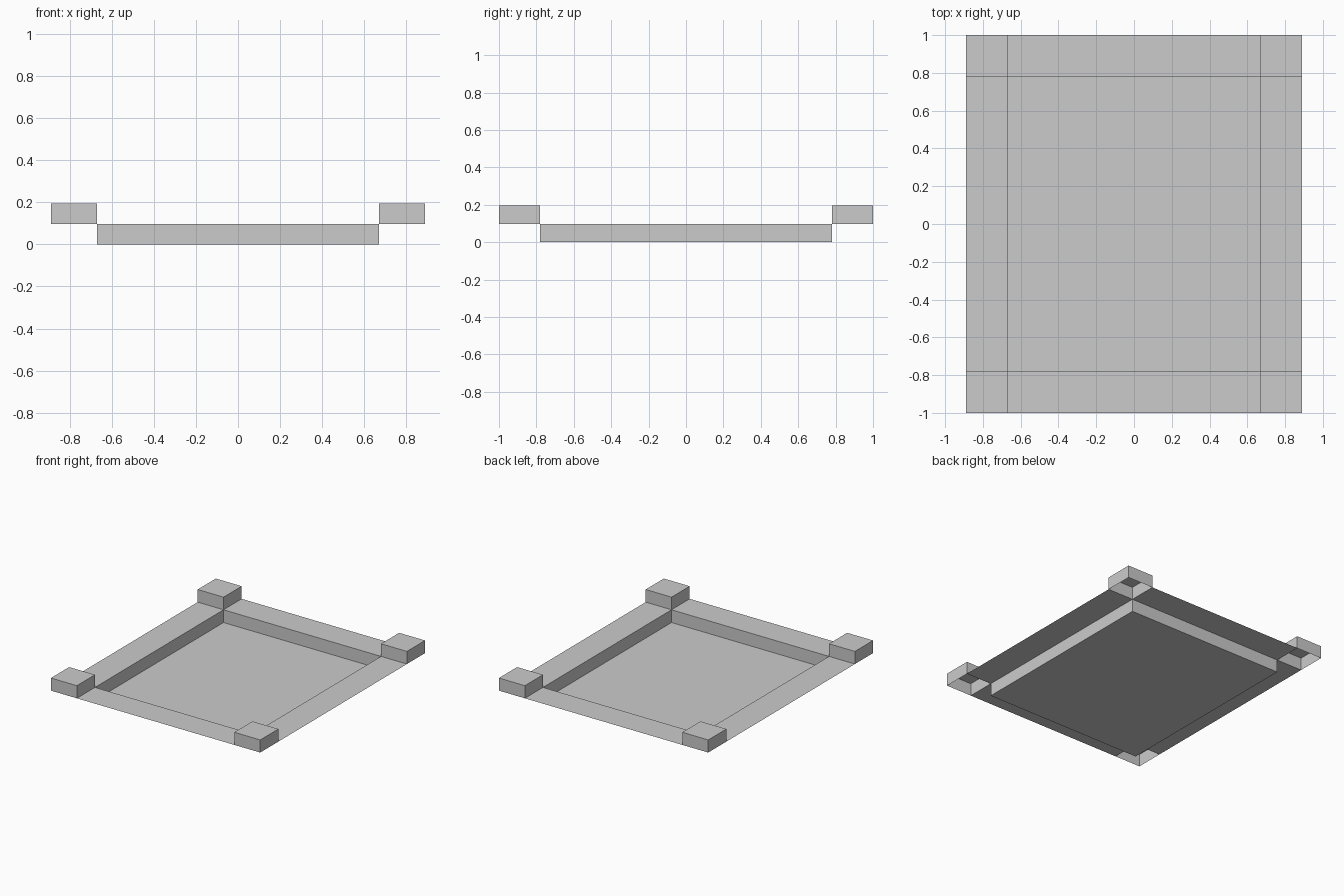
import bpy, bmesh

cube = bpy.data.objects.get("Cube")
if cube:
    bpy.data.objects.remove(cube)

OUT_X, OUT_Y = 0.889, 1.0      # outer half sizes
IN_X, IN_Y = 0.669, 0.78       # half sizes of the sunken pan
RIM_Z, TOP_Z = 0.098, 0.195

grey = bpy.data.materials.new("light grey")
colour = (0.6, 0.6, 0.6, 1)
grey.use_nodes = True
grey.diffuse_color = colour
grey.node_tree.nodes["Principled BSDF"].inputs["Base Color"].default_value = colour


def add_part(name, bm):
    mesh = bpy.data.meshes.new(name)
    bm.to_mesh(mesh)
    bm.free()
    mesh.materials.append(grey)
    bpy.context.collection.objects.link(bpy.data.objects.new(name, mesh))


def open_box(name, low, high, open_side):
    """Thin box without its top (open_side 1) or its bottom (open_side -1)."""
    bm = bmesh.new()
    bmesh.ops.create_cube(bm, size=1)
    lid = [f for f in bm.faces if f.normal.z * open_side > 0.5]
    bmesh.ops.delete(bm, geom=lid, context='FACES')
    for v in bm.verts:
        v.co = [a + (b - a) * (c + 0.5) for a, b, c in zip(low, high, v.co)]
    if open_side > 0:  # a pan shows its inside
        bmesh.ops.reverse_faces(bm, faces=bm.faces[:])
    add_part(name, bm)


def strip(name, x0, x1, y0, y1):
    """Flat rim sheet facing up."""
    bm = bmesh.new()
    bm.faces.new([bm.verts.new((x, y, RIM_Z))
                  for x, y in ((x0, y0), (x1, y0), (x1, y1), (x0, y1))])
    add_part(name, bm)


# Sunken pan
open_box("pan", (-IN_X, -IN_Y, 0), (IN_X, IN_Y, RIM_Z), 1)

# Rim strips
strip("front_rim", -IN_X, IN_X, -OUT_Y, -IN_Y)
strip("back_rim", -IN_X, IN_X, IN_Y, OUT_Y)
strip("right_rim", -OUT_X, -IN_X, -IN_Y, IN_Y)
strip("left_rim", IN_X, OUT_X, -IN_Y, IN_Y)

# Raised corner caps, hollow below
for side, sx in (("right", -1), ("left", 1)):
    for end, sy in (("front", -1), ("back", 1)):
        xs = sorted((sx * IN_X, sx * OUT_X))
        ys = sorted((sy * IN_Y, sy * OUT_Y))
        open_box(f"{end}_{side}_corner", (xs[0], ys[0], RIM_Z),
                 (xs[1], ys[1], TOP_Z), -1)
